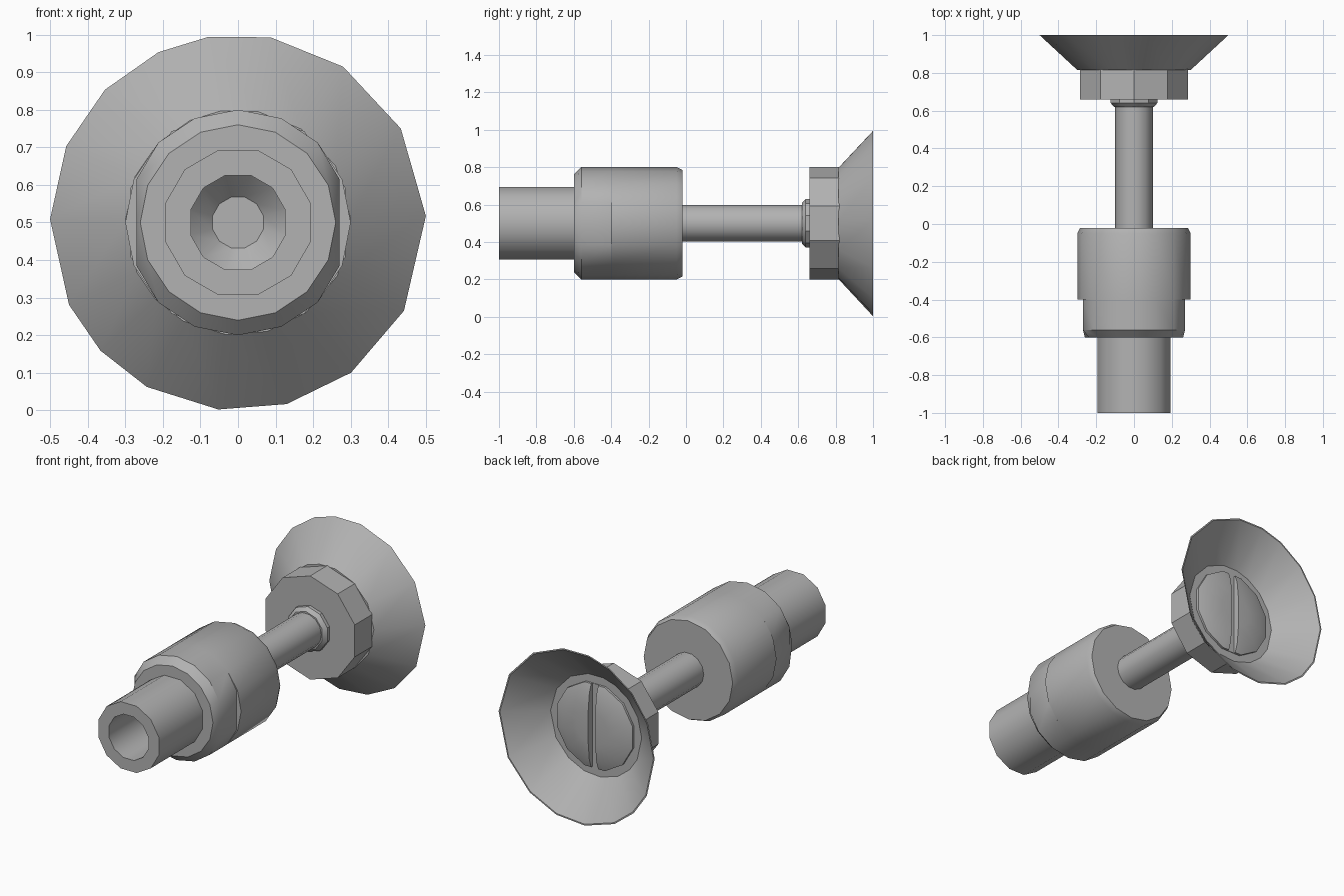
import bpy, bmesh, math

cube = bpy.data.objects.get("Cube")
if cube:
    bpy.data.objects.remove(cube, do_unlink=True)

AXIS_Z = 0.5

grey = bpy.data.materials.new("plain grey")
grey.use_nodes = True
COLOUR = (0.45, 0.45, 0.45, 1)
grey.diffuse_color = COLOUR
grey.node_tree.nodes["Principled BSDF"].inputs["Base Color"].default_value = COLOUR


def even(sides, turn=0):
    return [turn + 360 * i / sides for i in range(sides)]


def lathe(name, profile, angles, half_width=None, flat_end=None):
    """Spin (radius, y) points about the y axis and cap both ends.
    Rings up to flat_end are squeezed to half_width for spanner flats."""
    bm = bmesh.new()
    rings = []
    flat_rings = 0
    for i, (r, y) in enumerate(profile):
        ring = []
        for a in angles:
            x = r * math.cos(math.radians(a))
            if half_width and i < flat_end:
                x = max(-half_width, min(half_width, x))
            ring.append(bm.verts.new((x, y, AXIS_Z + r * math.sin(math.radians(a)))))
        rings.append(ring)
    n = len(angles)
    for a, b in zip(rings, rings[1:]):
        for i in range(n):
            j = (i + 1) % n
            bm.faces.new((a[i], a[j], b[j], b[i]))
    bm.faces.new(rings[0])
    bm.faces.new(rings[-1])
    bmesh.ops.remove_doubles(bm, verts=bm.verts, dist=1e-5)
    bmesh.ops.recalc_face_normals(bm, faces=bm.faces)
    mesh = bpy.data.meshes.new(name)
    bm.to_mesh(mesh)
    bm.free()
    mesh.materials.append(grey)
    obj = bpy.data.objects.new(name, mesh)
    bpy.context.collection.objects.link(obj)
    bpy.ops.object.select_all(action='DESELECT')
    obj.select_set(True)
    bpy.context.view_layer.objects.active = obj
    bpy.ops.object.shade_smooth_by_angle(angle=math.radians(32))
    return obj


# Hollow inlet pipe with a funnel at the bottom of its bore
lathe("inlet_pipe", [(0.2, -0.58), (0.2, -1), (0.13, -1), (0.13, -0.66), (0.07, -0.6)],
      even(12, 15))

# Main body with spanner flats on its front part
lathe("body", [(0.26, -0.6), (0.3, -0.56), (0.3, -0.4), (0.3, -0.4 + 1e-4),
               (0.3, -0.05), (0.285, -0.02)],
      even(16), half_width=0.27, flat_end=3)

# Stem and the small nut at its end
lathe("stem", [(0.1, -0.05), (0.1, 0.68)], even(14))
lathe("stem_nut", [(0.11, 0.62), (0.13, 0.64), (0.13, 0.67)], even(10, 18))

# Block holding the cup
lathe("cup_holder", [(0.3, 0.66), (0.3, 0.82)], even(10, 18))

# Thin flared cup with a slightly uneven rim
rim = [2, 30, 56, 80, 99, 115, 135, 156, 179, 206, 223, 241, 264, 285, 307, 332]
lathe("suction_cup", [(0.3, 0.815), (0.5, 1), (0.492, 1), (0.292, 0.822)], rim)

# Domed screw head with a vertical slot
head = lathe("screw_head", [(0.25, 0.815), (0.25, 0.835), (0.2, 0.852), (0.1, 0.862)],
             even(12, 15))
bpy.ops.mesh.primitive_cube_add(size=1, location=(0, 0.865, AXIS_Z))
cutter = bpy.context.object
cutter.name = "slot_cutter"
cutter.scale = (0.045, 0.08, 0.7)
cutter.hide_render = True
cutter.hide_set(True)
cut = head.modifiers.new("slot", 'BOOLEAN')
cut.operation = 'DIFFERENCE'
cut.object = cutter
cut.solver = 'EXACT'
